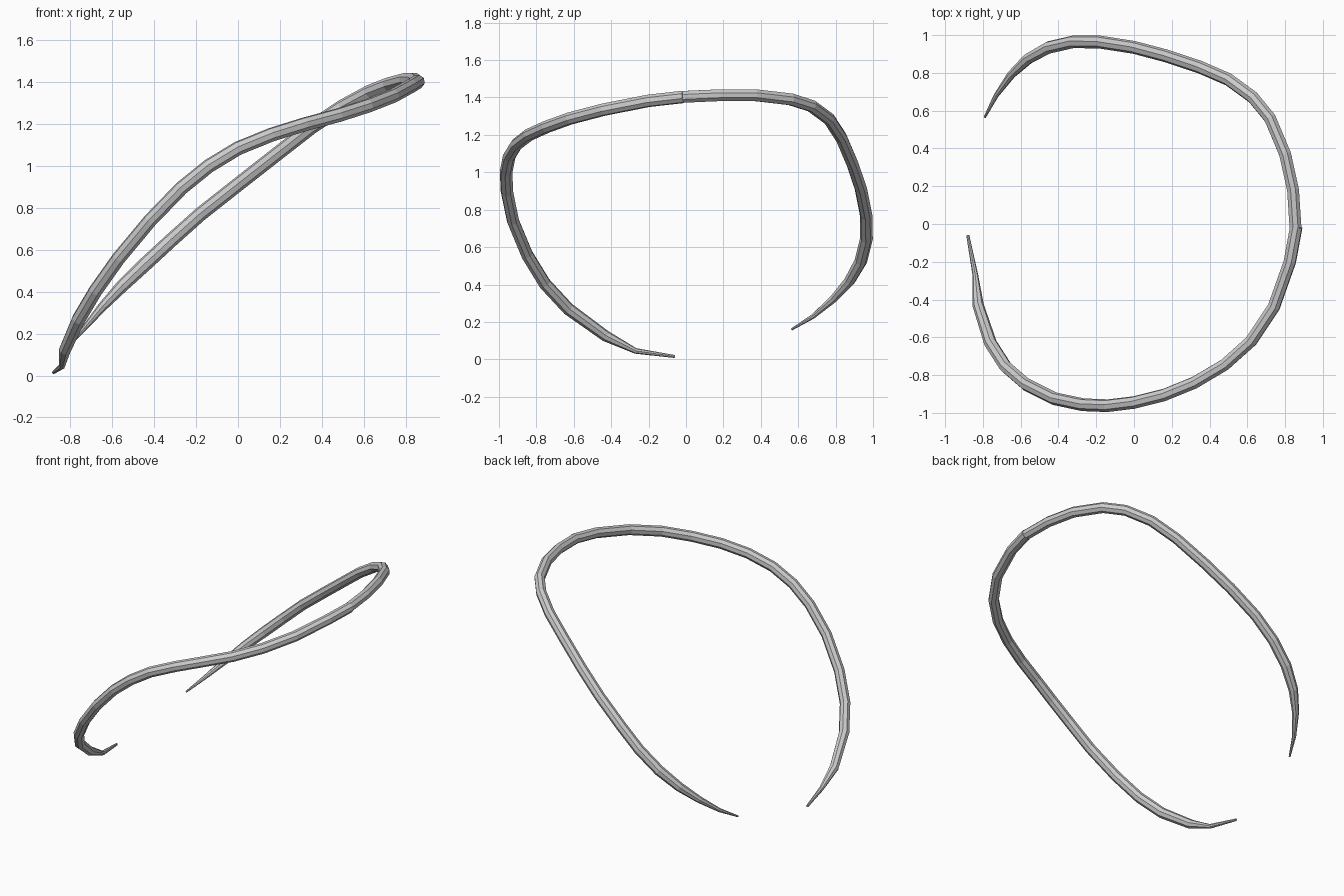
import bpy

R = 0.034  # full tube radius


def strand(name, points, taper):
    """Eight-sided tube along a path; taper lists the radii at the thin end."""
    cu = bpy.data.curves.new(name, 'CURVE')
    cu.dimensions = '3D'
    cu.bevel_depth = R
    cu.bevel_resolution = 2
    cu.use_fill_caps = True
    sp = cu.splines.new('POLY')
    sp.points.add(len(points) - 1)
    sp.use_smooth = False
    for i, (p, q) in enumerate(zip(sp.points, points)):
        p.co = (*q, 1)
        p.radius = taper[i] / R if i < len(taper) else 1
    ob = bpy.data.objects.new(name, cu)
    bpy.context.collection.objects.link(ob)
    bpy.ops.object.select_all(action='DESELECT')
    ob.select_set(True)
    bpy.context.view_layer.objects.active = ob
    bpy.ops.object.convert(target='MESH')
    return ob


# Front strand, from the low pointed tip up to the seam
strand("front_strand", [
    (-0.88, -0.06, 0.015), (-0.84, -0.27, 0.045), (-0.825, -0.43, 0.125),
    (-0.76, -0.63, 0.27), (-0.68, -0.755, 0.405), (-0.57, -0.85, 0.56),
    (-0.42, -0.925, 0.74), (-0.27, -0.957, 0.895), (-0.14, -0.962, 1.0),
    (0.0, -0.945, 1.085), (0.16, -0.905, 1.15), (0.32, -0.84, 1.20),
    (0.48, -0.745, 1.243), (0.62, -0.62, 1.288), (0.74, -0.44, 1.335),
    (0.825, -0.2, 1.382), (0.859, -0.015, 1.403)],
    [0.008, 0.015, 0.030, 0.034])

# Back strand, from its pointed tip up to the seam
strand("back_strand", [
    (-0.79, 0.565, 0.16), (-0.73, 0.68, 0.23), (-0.65, 0.79, 0.325),
    (-0.56, 0.875, 0.42), (-0.45, 0.935, 0.525), (-0.32, 0.965, 0.645),
    (-0.18, 0.963, 0.77), (0.0, 0.935, 0.912), (0.17, 0.89, 1.045),
    (0.35, 0.83, 1.185), (0.50, 0.765, 1.285), (0.63, 0.67, 1.355),
    (0.72, 0.56, 1.39), (0.80, 0.37, 1.412), (0.842, 0.18, 1.412),
    (0.855, -0.02, 1.403)],
    [0.006, 0.013, 0.022, 0.030])
